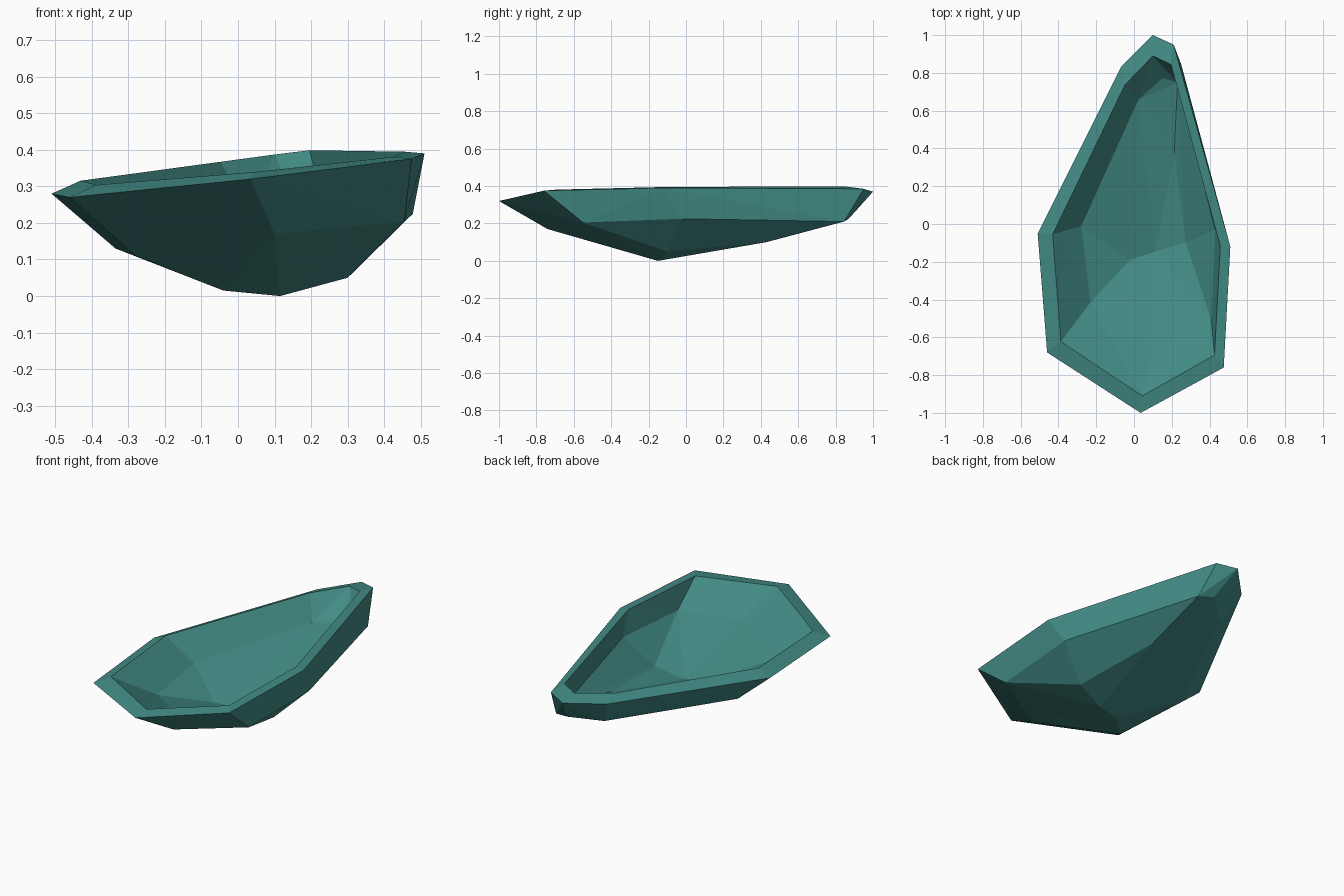
import bpy
import bmesh
from mathutils import Vector

default_cube = bpy.data.objects.get("Cube")
if default_cube:
    bpy.data.objects.remove(default_cube, do_unlink=True)

# Outer outline, starting at the pointed back end and going round by the left side
RIM = [(.10, 1, .37), (.21, .95, .385), (.51, -.12, .39), (.475, -.76, .375),
       (.035, -1, .32), (-.46, -.68, .27), (-.51, -.05, .28), (-.07, .83, .345)]
# Bend line where the steep sides meet the shallow underside
BILGE = [(.16, .87, .225), (.25, .845, .21), (.478, -.02, .225), (.455, -.55, .205),
         (.10, -.74, .17), (-.28, -.45, .11), (-.335, 0, .13), (.01, .74, .19)]
# Lowest corners of the underside
KEEL = [(.23, .43, .1), (.3, -.1, .05), (.115, -.15, 0), (-.04, -.2, .015)]

INSET_CENTRE = Vector((.1, -.1, 0))
INSET_SCALE = Vector((.87, .9, 1))


def inset(points, lift):
    """Shrink a ring of points towards the middle and raise it for the hollow."""
    result = []
    for point in points:
        offset = Vector(point) - INSET_CENTRE
        moved = INSET_CENTRE + offset * INSET_SCALE
        moved.z += lift(point)
        result.append(moved)
    return result


def add_shell(mesh, rim, lower):
    """Wrap a faceted skin round the points and open it at the rim."""
    rim_verts = [mesh.verts.new(point) for point in rim]
    lower_verts = [mesh.verts.new(point) for point in lower]
    hull = bmesh.ops.convex_hull(mesh, input=rim_verts + lower_verts)
    faces = [item for item in hull["geom"] if isinstance(item, bmesh.types.BMFace)]
    lid = [face for face in faces if all(vert in rim_verts for vert in face.verts)]
    bmesh.ops.delete(mesh, geom=lid, context="FACES_ONLY")
    return rim_verts


def remove_loose_parts(mesh):
    loose_edges = [edge for edge in mesh.edges if not edge.link_faces]
    bmesh.ops.delete(mesh, geom=loose_edges, context="EDGES")
    loose_verts = [vert for vert in mesh.verts if not vert.link_faces]
    bmesh.ops.delete(mesh, geom=loose_verts, context="VERTS")


def make_material(name, colour):
    material = bpy.data.materials.new(name)
    material.use_nodes = True
    material.diffuse_color = colour
    shader = next(node for node in material.node_tree.nodes
                  if node.type == "BSDF_PRINCIPLED")
    shader.inputs["Base Color"].default_value = colour
    shader.inputs["Roughness"].default_value = .8
    return material


# Outer skin and inner hollow
mesh = bmesh.new()
outer_rim = add_shell(mesh, RIM, BILGE + KEEL)
inner_rim = add_shell(
    mesh,
    inset(RIM, lambda point: .02 - .03 * point[0]),
    inset(BILGE, lambda point: .05) + inset(KEEL, lambda point: .07),
)

# Sloping lip joining the two skins
count = len(RIM)
for i in range(count):
    j = (i + 1) % count
    mesh.faces.new((outer_rim[i], outer_rim[j], inner_rim[j], inner_rim[i]))

remove_loose_parts(mesh)
bmesh.ops.recalc_face_normals(mesh, faces=mesh.faces[:])
for face in mesh.faces:
    face.smooth = False

# Finished bowl
data = bpy.data.meshes.new("faceted_bowl")
mesh.to_mesh(data)
mesh.free()
data.materials.append(make_material("teal", (.055, .26, .235, 1)))
bowl = bpy.data.objects.new("faceted_bowl", data)
bpy.context.scene.collection.objects.link(bowl)
